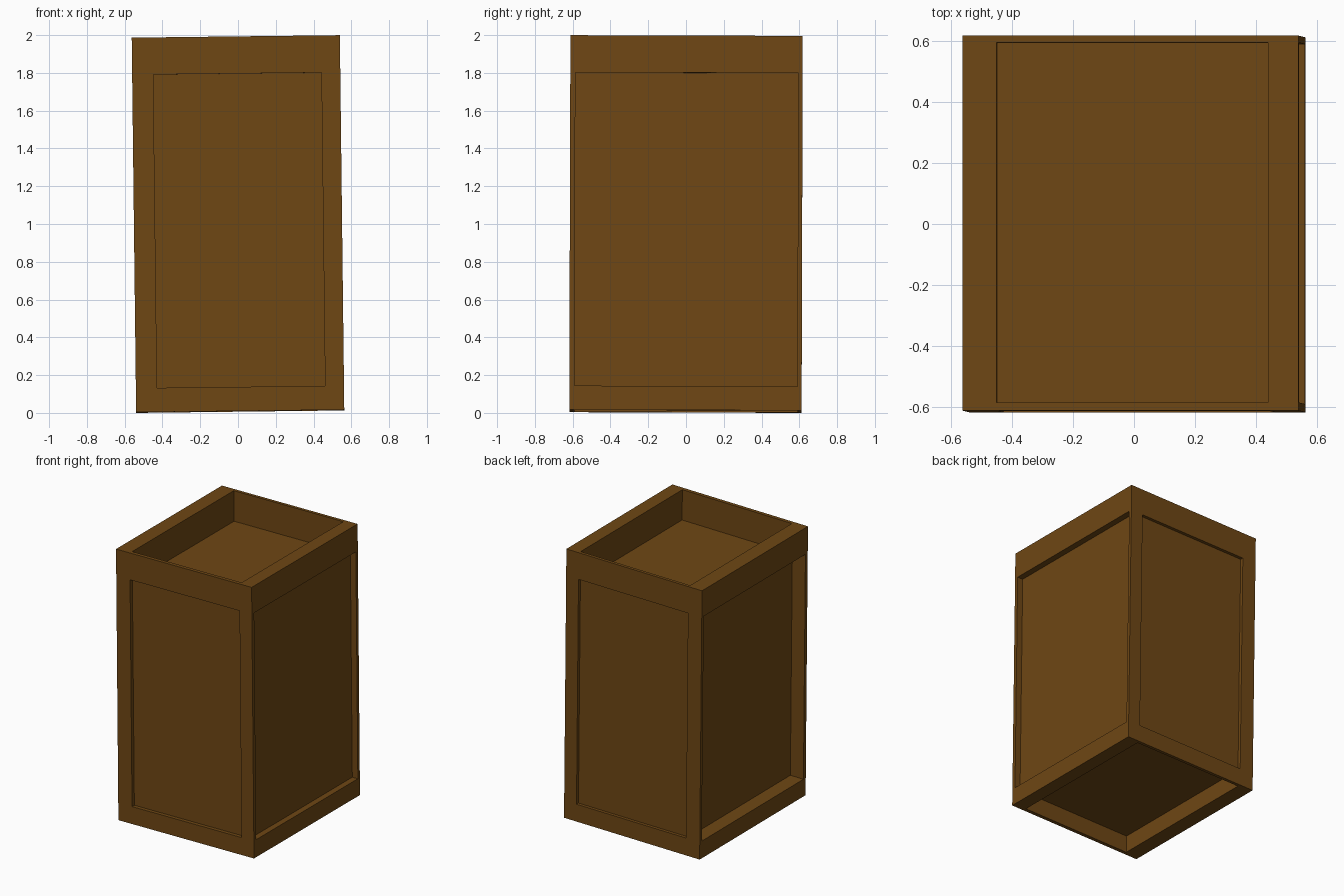
import bpy, bmesh
from mathutils import Vector, Matrix

if "Cube" in bpy.data.objects:
    bpy.data.objects.remove(bpy.data.objects["Cube"])

# Outer box, panel openings and panel planes (crate-local, before its slight lean)
OUT_LO, OUT_HI = Vector((-0.551, -0.615, -0.9915)), Vector((0.551, 0.615, 0.9915))
IN_LO, IN_HI = Vector((-0.439, -0.588, -0.864)), Vector((0.451, 0.592, 0.795))
PANEL_LO, PANEL_HI = Vector((-0.445, -0.588, -0.865)), Vector((0.506, 0.592, 0.768))

wood = bpy.data.materials.new("wood")
wood.diffuse_color = (0.158, 0.063, 0.007, 1)
wood.use_nodes = True
wood.node_tree.nodes["Principled BSDF"].inputs["Base Color"].default_value = wood.diffuse_color


def recess(bm, face):
    """Inset one side to the panel outline, then sink it to the panel plane."""
    n = face.normal.copy()
    axis = max(range(3), key=lambda i: abs(n[i]))
    bmesh.ops.inset_individual(bm, faces=[face], thickness=0.01)
    for v in face.verts:
        for i in range(3):
            if i != axis:
                v.co[i] = IN_HI[i] if v.co[i] > 0 else IN_LO[i]
    floor = bmesh.ops.extrude_discrete_faces(bm, faces=[face])["faces"][0]
    for v in floor.verts:
        v.co[axis] = PANEL_HI[axis] if n[axis] > 0 else PANEL_LO[axis]


# Crate: solid frame with a sunken panel on all six sides
bm = bmesh.new()
bmesh.ops.create_cube(bm, size=1)
for v in bm.verts:
    v.co = [OUT_HI[i] if v.co[i] > 0 else OUT_LO[i] for i in range(3)]
bm.normal_update()
for f in list(bm.faces):
    recess(bm, f)

# Slight lean, then rest on the ground
lean = Matrix.Rotation(-0.0118, 4, 'Y') @ Matrix.Rotation(-0.003, 4, 'X')
bmesh.ops.transform(bm, matrix=lean, verts=bm.verts)
low = min(v.co.z for v in bm.verts)
bmesh.ops.translate(bm, vec=(0, 0, -low), verts=bm.verts)
bm.normal_update()

mesh = bpy.data.meshes.new("wooden_crate")
bm.to_mesh(mesh)
bm.free()
mesh.materials.append(wood)
bpy.context.collection.objects.link(bpy.data.objects.new("wooden_crate", mesh))
